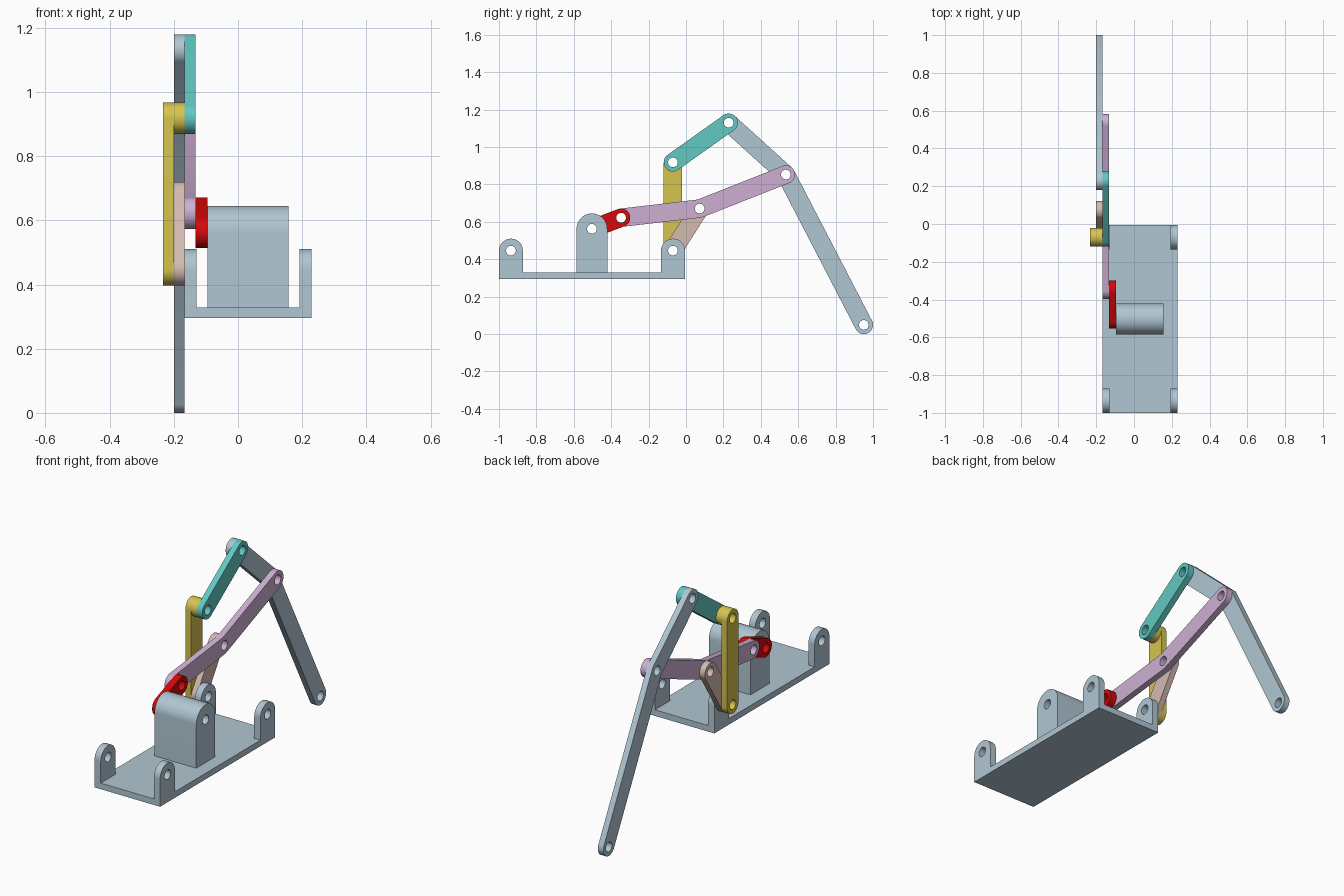
import bpy, bmesh, math
from mathutils import Vector, Matrix

if "Cube" in bpy.data.objects:
    bpy.data.objects.remove(bpy.data.objects["Cube"])


def material(name, rgb):
    # sRGB 0-255 to linear diffuse colour
    m = bpy.data.materials.new(name)
    lin = [((c / 255 + 0.055) / 1.055) ** 2.4 if c > 10 else c / 255 / 12.92 for c in rgb]
    m.diffuse_color = (*lin, 1)
    m.use_nodes = True
    m.node_tree.nodes["Principled BSDF"].inputs["Base Color"].default_value = m.diffuse_color
    return m


GREY = material("blue grey", (176, 198, 210))
RED = material("red", (214, 8, 8))
YELLOW = material("yellow", (214, 196, 78))
TEAL = material("teal", (98, 200, 194))
PINK = material("lilac", (206, 176, 212))
BEIGE = material("beige", (212, 187, 176))

R, HOLE = 0.049, 0.026          # link end radius and pin hole radius


def arc(c, r, a0, a1, n=24):
    return [(c[0] + r * math.cos(a0 + (a1 - a0) * i / n),
             c[1] + r * math.sin(a0 + (a1 - a0) * i / n)) for i in range(n + 1)]


def circle(c, r):
    return arc(c, r, 0, 2 * math.pi, 40)[:-1]


def half(pts, r):
    # one side of a link: mitred bends, then a round end
    p = [Vector(q) for q in pts]
    d = [(b - a).normalized() for a, b in zip(p, p[1:])]
    n = [Vector((v.y, -v.x)) for v in d]
    out = []
    for i in range(1, len(p) - 1):
        b = (n[i - 1] + n[i]).normalized()
        out.append(tuple(p[i] + b * r / b.dot(n[i])))
    a = math.atan2(d[-1].y, d[-1].x)
    return out + arc(p[-1], r, a - math.pi / 2, a + math.pi / 2)


def plate(name, outline, holes, x0, x1, mat):
    # extrude a (y, z) profile with round holes from x0 to x1
    cu = bpy.data.curves.new(name, 'CURVE')
    cu.dimensions = '2D'
    cu.fill_mode = 'BOTH'
    cu.extrude = (x1 - x0) / 2
    for loop in [outline] + [circle(h, HOLE) for h in holes]:
        s = cu.splines.new('POLY')
        s.points.add(len(loop) - 1)
        for pt, q in zip(s.points, loop):
            pt.co = (q[0], q[1], 0, 1)
        s.use_cyclic_u = True
    tmp = bpy.data.objects.new(name + "_curve", cu)
    bpy.context.collection.objects.link(tmp)
    dg = bpy.context.evaluated_depsgraph_get()
    me = bpy.data.meshes.new_from_object(tmp.evaluated_get(dg))
    bpy.data.objects.remove(tmp)
    me.transform(Matrix(((0, 0, 1, (x0 + x1) / 2), (1, 0, 0, 0), (0, 1, 0, 0), (0, 0, 0, 1))))
    bm = bmesh.new()
    bm.from_mesh(me)
    bmesh.ops.remove_doubles(bm, verts=bm.verts, dist=1e-5)
    bmesh.ops.recalc_face_normals(bm, faces=bm.faces)
    bm.to_mesh(me)
    bm.free()
    me.materials.clear()
    me.materials.append(mat)
    ob = bpy.data.objects.new(name, me)
    bpy.context.collection.objects.link(ob)
    bpy.ops.object.select_all(action='DESELECT')
    ob.select_set(True)
    bpy.context.view_layer.objects.active = ob
    bpy.ops.object.shade_smooth_by_angle(angle=math.radians(30))
    return ob


def link(name, pts, x0, x1, mat):
    return plate(name, half(pts, R) + half(pts[::-1], R), pts, x0, x1, mat)


# joint positions (y, z)
MOTOR, CRANK = (-0.503, 0.563), (-0.347, 0.622)
PIVOT, BACK = (-0.07, 0.446), (-0.936, 0.446)
ROCK, KNEE = (0.073, 0.671), (0.534, 0.853)
TOP, HIP, FOOT = (-0.07, 0.918), (0.228, 1.13), (0.951, 0.049)

# layers along x
L0, L1, L2, L3, L4 = -0.234, -0.2, -0.167, -0.133, -0.095
B0, B1, FLOOR = 0.295, 0.328, 0.192
XR, LUG = 0.229, 0.064

# base: two side plates with lugs, joined by a floor
side = [(BACK[0] - LUG, B0), (PIVOT[0] + LUG, B0)]
side += arc(PIVOT, LUG, 0, math.pi) + [(PIVOT[0] - LUG, B1), (BACK[0] + LUG, B1)]
side += arc(BACK, LUG, 0, math.pi)
plate("base_left_side", side, [PIVOT, BACK], L2, L2 + 0.037, GREY)
plate("base_right_side", side, [PIVOT, BACK], FLOOR, XR, GREY)
y0, y1 = BACK[0] - LUG, PIVOT[0] + LUG
plate("base_floor", [(y0, B0), (y1, B0), (y1, B1), (y0, B1)], [], L2 + 0.037, FLOOR, GREY)

# motor block with round top
w = 0.082
block = [(MOTOR[0] - w, B1), (MOTOR[0] + w, B1)] + arc(MOTOR, w, 0, math.pi)
plate("motor_block", block, [MOTOR], L4, 0.157, GREY)

# linkage
link("crank", [MOTOR, CRANK], L3, L4, RED)
link("connecting_rod", [CRANK, ROCK, KNEE], L2, L3, PINK)
link("lower_rocker", [PIVOT, ROCK], L1, L2, BEIGE)
link("upright_link", [PIVOT, TOP], L0, L1, YELLOW)
plate("upright_spacer", circle(TOP, R), [TOP], L1, L2, YELLOW)
link("upper_rocker", [TOP, HIP], L2, L3, TEAL)
link("leg", [HIP, KNEE, FOOT], L1, L2, GREY)
